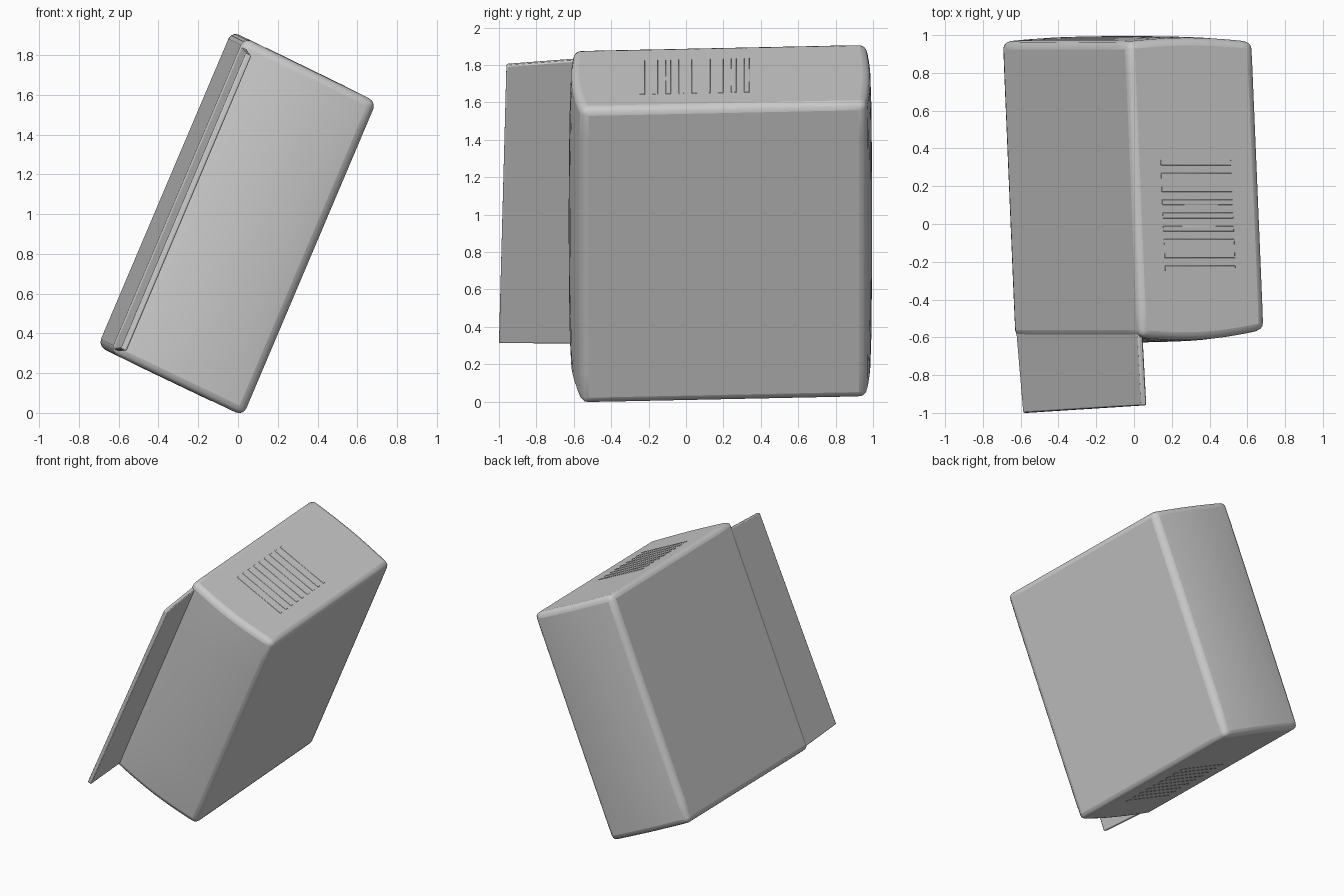
import bpy, bmesh
from math import sin, pi
from mathutils import Vector

if "Cube" in bpy.data.objects:
    bpy.data.objects.remove(bpy.data.objects["Cube"])

# Cross-section corners (x, z) of the leaning carton near its front end
A, B = Vector((0.025, -0.015)), Vector((0.695, 1.565))
C, D = Vector((0.028, 1.89)), Vector((-0.645, 0.305))


def place(s, y, t):
    """s runs along the height, t through the depth, y front to back."""
    p = (A.lerp(B, s)).lerp(D.lerp(C, s), t)
    p = p + Vector((-0.042, 0.021)) * (y + 0.5)
    return Vector((p.x, y, p.y))


def make_part(name, shape, cuts=0, bevel=0.0, segments=2):
    """Map a unit cube (0..1) through shape(s, y, t) into the leaning frame."""
    bm = bmesh.new()
    bmesh.ops.create_cube(bm, size=1)
    if cuts:
        bmesh.ops.subdivide_edges(bm, edges=bm.edges[:], cuts=cuts, use_grid_fill=True)
    for v in bm.verts:
        v.co = place(*shape(*(v.co + Vector((0.5, 0.5, 0.5)))))
    bmesh.ops.recalc_face_normals(bm, faces=bm.faces[:])
    mesh = bpy.data.meshes.new(name)
    bm.to_mesh(mesh)
    bm.free()
    obj = bpy.data.objects.new(name, mesh)
    bpy.context.collection.objects.link(obj)
    if bevel:
        mod = obj.modifiers.new("soft_edges", 'BEVEL')
        mod.width = bevel
        mod.segments = segments
        mod.limit_method = 'ANGLE'
        mod.angle_limit = 0.8
    bpy.ops.object.select_all(action='DESELECT')
    obj.select_set(True)
    bpy.context.view_layer.objects.active = obj
    bpy.ops.object.shade_smooth_by_angle(angle=0.6)
    return obj


# Carton body with gently bulging front and back ends
def body_shape(s, y, t):
    bulge = (sin(pi * s) * sin(pi * t)) ** 0.5 if 0.001 < s < 0.999 and 0.001 < t < 0.999 else 0
    edge = sin(pi * t)
    front = -0.56 - 0.04 * t - 0.03 * edge - 0.015 * bulge
    back = 0.965 + 0.02 * edge + 0.01 * bulge
    return s, front + (back - front) * y, t


make_part("carton_body", body_shape, cuts=9, bevel=0.04, segments=3)


# Open side flap continuing the left wall toward the front
def flap_shape(s, y, t):
    front = -1.0 + 0.04 * s
    yy = front + (-0.5 - front) * y
    inset = 0.012 + 0.012 * (1 - y)
    return inset + (0.985 - 2 * inset) * s, yy, 0.95 + 0.042 * t - 0.02 * (1 - y)


make_part("side_flap", flap_shape, cuts=3, bevel=0.008)

# Shallow raised ribs on the top and bottom ends
for label, s0 in (("top", 0.996), ("bottom", -0.001)):
    for i in range(9):
        y0 = -0.25 + 0.07 * i
        make_part(f"{label}_rib_{i + 1}",
                  lambda s, y, t: (s0 + 0.005 * s, y0 + 0.03 * y, 0.22 + 0.56 * t),
                  bevel=0.002, segments=1)
